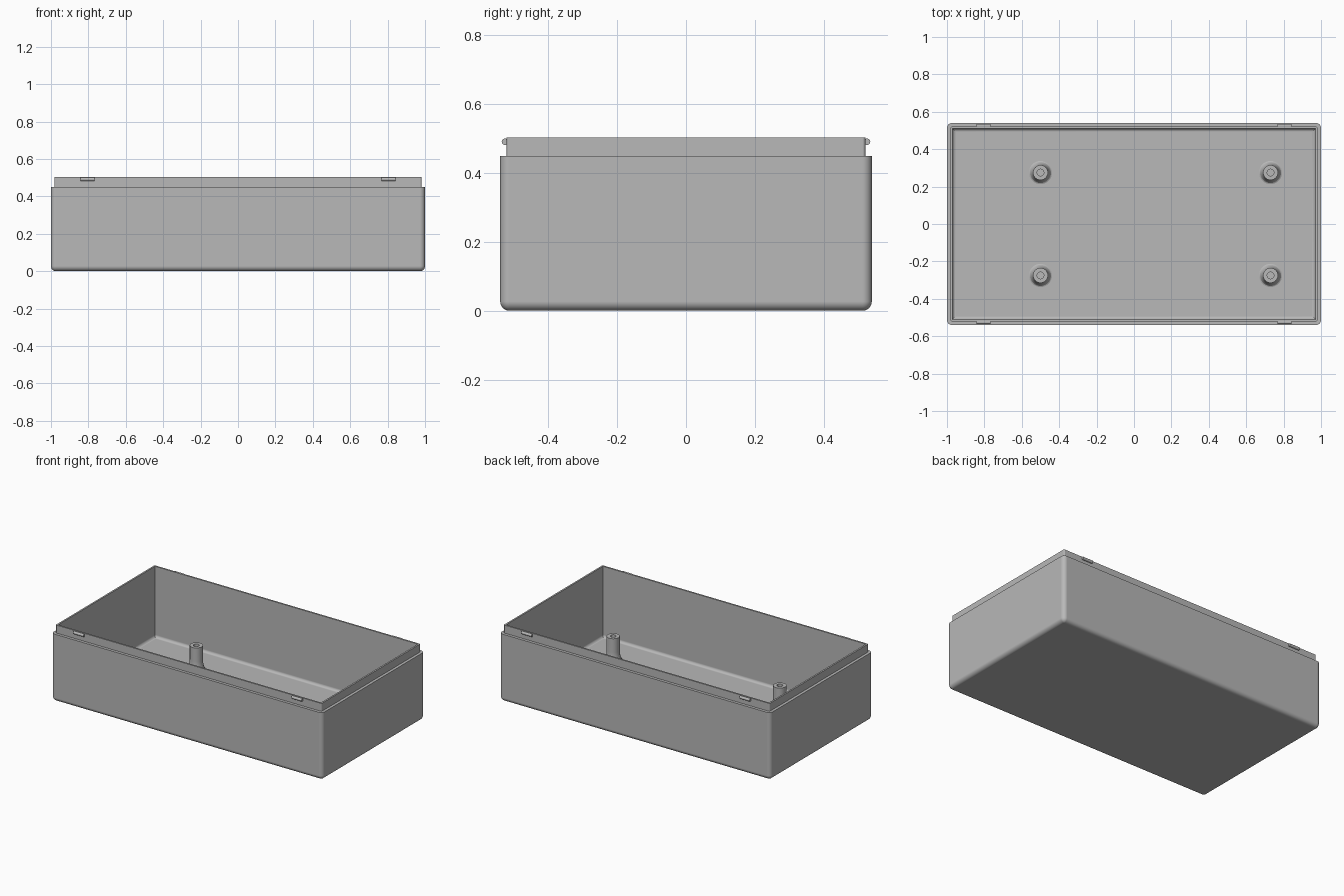
import bpy
import bmesh
from math import sin, cos, pi

cube = bpy.data.objects.get("Cube")
if cube:
    bpy.data.objects.remove(cube, do_unlink=True)

HX, HY = 1.0, 0.54            # outer half sizes
EDGE = 0.027                  # outer rounding radius
FLOOR, SHOULDER, TOP = 0.03, 0.45, 0.503
LIP, WALL = 0.019, 0.03       # insets of lip and inner wall

grey = bpy.data.materials.new("plain_grey")
grey.use_nodes = True
grey.diffuse_color = (0.48, 0.48, 0.48, 1)
grey.node_tree.nodes["Principled BSDF"].inputs["Base Color"].default_value = grey.diffuse_color


def finish(name, bm):
    """Turn a bmesh into a smooth-shaded object with crisp edges."""
    bmesh.ops.remove_doubles(bm, verts=bm.verts, dist=1e-5)
    bmesh.ops.recalc_face_normals(bm, faces=bm.faces)
    mesh = bpy.data.meshes.new(name)
    bm.to_mesh(mesh)
    bm.free()
    mesh.materials.append(grey)
    obj = bpy.data.objects.new(name, mesh)
    bpy.context.collection.objects.link(obj)
    bpy.ops.object.select_all(action='DESELECT')
    obj.select_set(True)
    bpy.context.view_layer.objects.active = obj
    bpy.ops.object.shade_smooth_by_angle(angle=pi / 6)
    weighted = obj.modifiers.new("even_shading", 'WEIGHTED_NORMAL')
    weighted.keep_sharp = True
    return obj


def loft(name, rings):
    """Skin a list of equal point rings and cap both ends."""
    bm = bmesh.new()
    loops = [[bm.verts.new(p) for p in ring] for ring in rings]
    for a, b in zip(loops, loops[1:]):
        for i in range(len(a)):
            j = (i + 1) % len(a)
            bm.faces.new((a[i], a[j], b[j], b[i]))
    bm.faces.new(loops[0])
    bm.faces.new(loops[-1])
    return finish(name, bm)


def rounded_rect(inset, z, steps=6):
    """Rounded rectangle, inset from the outer wall."""
    r = max(EDGE - inset, 0)
    pts = []
    for k, (sx, sy) in enumerate([(1, 1), (-1, 1), (-1, -1), (1, -1)]):
        for i in range(steps + 1):
            a = (k + i / steps) * pi / 2
            pts.append((sx * (HX - inset - r) + r * cos(a),
                        sy * (HY - inset - r) + r * sin(a), z))
    return pts


def circle(r, z, x, y, n=32):
    return [(x + r * cos(2 * pi * i / n), y + r * sin(2 * pi * i / n), z) for i in range(n)]


# Open box: outside from the rounded base up, over the lip, then down inside
quarter = [i / 6 * pi / 2 for i in range(7)]
rings = [rounded_rect(EDGE * (1 - sin(a)), EDGE * (1 - cos(a))) for a in quarter]
rings += [rounded_rect(i, z) for i, z in
          [(0, SHOULDER), (LIP, SHOULDER), (LIP, TOP), (WALL, TOP)]]
FILLET = 0.018
rings += [rounded_rect(WALL + FILLET * (1 - cos(a)), FLOOR + FILLET * (1 - sin(a)))
          for a in quarter]
loft("box_shell", rings)

# Four screw posts with flared feet and blind holes
flare = [(0.062 - 0.022 * sin(a), FLOOR + 0.07 * (1 - cos(a))) for a in quarter]
profile = flare + [(0.04, 0.192), (0.018, 0.192), (0.018, 0.06)]
for x, side in [(-0.5, "right"), (0.73, "left")]:
    for y, end in [(-0.275, "front"), (0.275, "back")]:
        loft(f"screw_post_{end}_{side}", [circle(r, z, x, y) for r, z in profile])

# Rounded snap tabs on the long sides of the lip
for x, side in [(-0.805, "right"), (0.805, "left")]:
    for sy, end in [(-1, "front"), (1, "back")]:
        bar = [[(x + dx, sy * 0.526 + q, 0.491 + p) for p, q, _ in circle(0.0095, 0, 0, 0, 20)]
               for dx in (-0.038, 0.038)]
        loft(f"snap_tab_{end}_{side}", bar)
